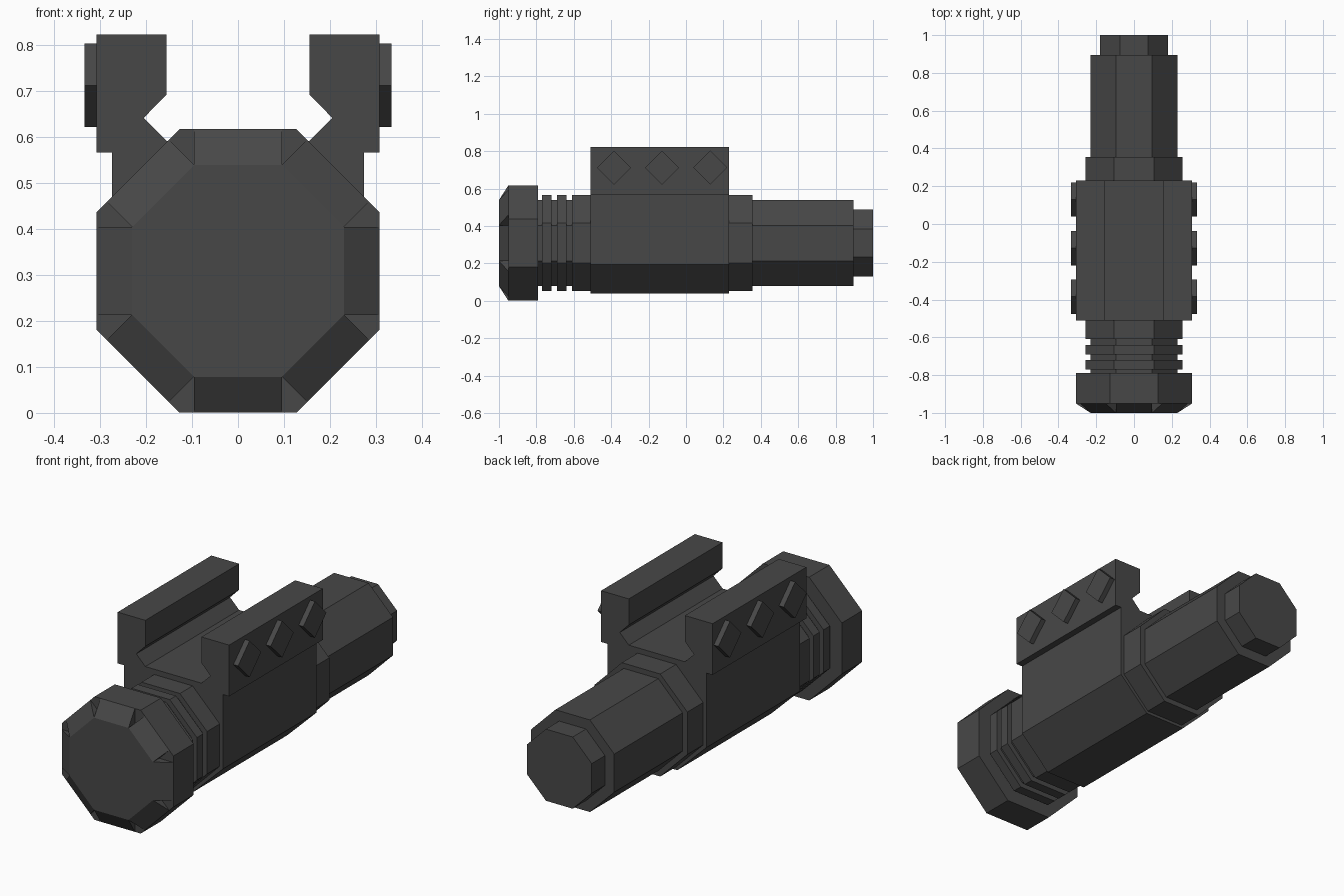
import bpy, bmesh, math
from mathutils import Matrix, Vector

if "Cube" in bpy.data.objects:
    bpy.data.objects.remove(bpy.data.objects["Cube"])

CZ = 0.3085                      # height of the barrel axis
T = math.tan(math.pi / 8)

gray = bpy.data.materials.new("dark gray")
gray.diffuse_color = (0.064, 0.064, 0.064, 1)
gray.use_nodes = True
gray.node_tree.nodes["Principled BSDF"].inputs["Base Color"].default_value = gray.diffuse_color


def finish(name, bm):
    bmesh.ops.recalc_face_normals(bm, faces=bm.faces)
    me = bpy.data.meshes.new(name)
    bm.to_mesh(me)
    bm.free()
    me.materials.append(gray)
    ob = bpy.data.objects.new(name, me)
    bpy.context.collection.objects.link(ob)
    return ob


def octagon(bm, y, apothem):
    """Ring of eight vertices around the barrel axis, flat side on top."""
    r = apothem / math.cos(math.pi / 8)
    return [bm.verts.new((r * math.cos(a), y, CZ + r * math.sin(a)))
            for a in (math.pi / 8 + i * math.pi / 4 for i in range(8))]


def turned(name, profile):
    """Eight-sided stepped barrel through (y, apothem) pairs, capped."""
    bm = bmesh.new()
    rings = [octagon(bm, y, a) for y, a in profile]
    for r, s in zip(rings, rings[1:]):
        for i in range(8):
            j = (i + 1) % 8
            bm.faces.new((r[i], r[j], s[j], s[i]))
    bm.faces.new(rings[0])
    bm.faces.new(rings[-1])
    return finish(name, bm)


def extrude(name, points, axis, start, end):
    """Prism of a closed outline; along y from (x, z), along x from (y, z)."""
    bm = bmesh.new()
    place = (lambda p, d: (p[0], d, p[1])) if axis == 'y' else (lambda p, d: (d, p[0], p[1]))
    a = [bm.verts.new(place(p, start)) for p in points]
    b = [bm.verts.new(place(p, end)) for p in points]
    bm.faces.new(a)
    bm.faces.new(b)
    for i in range(len(a)):
        j = (i + 1) % len(a)
        bm.faces.new((a[i], a[j], b[j], b[i]))
    return finish(name, bm)


# Lamp head with a raised, smaller front plate
turned("lamp_head", [(-1.0, 0.23), (-0.95, 0.23), (-0.95, 0.308), (-0.79, 0.308)])

# Sloped wedges around the front plate
bm = bmesh.new()
h = 0.23 * T
for i in range(8):
    turn = Matrix.Rotation(i * math.pi / 4, 3, 'Y')
    tri = [(-1.0, 0.23), (-0.95, 0.308), (-0.95, 0.23)]
    l, r = [[bm.verts.new(turn @ Vector((x, y, z)) + Vector((0, 0, CZ))) for y, z in tri]
            for x in (-h, h)]
    bm.faces.new(l)
    bm.faces.new(r)
    bm.faces.new((l[0], l[1], r[1], r[0]))
finish("head_wedges", bm)

# Grooved neck in front of the mount
turned("ribbed_neck", [
    (-0.79, 0.23), (-0.77, 0.23), (-0.77, 0.256), (-0.72, 0.256),
    (-0.72, 0.23), (-0.69, 0.23), (-0.69, 0.256), (-0.64, 0.256),
    (-0.64, 0.23), (-0.61, 0.23), (-0.61, 0.256), (-0.51, 0.256)])

# Stepped barrel behind the mount
turned("rear_barrel", [
    (0.23, 0.256), (0.355, 0.256), (0.355, 0.23),
    (0.895, 0.23), (0.895, 0.179), (1.0, 0.179)])

# Mount body with two rails, one mirrored outline
half = [(0.113, 0.038), (0.274, 0.194), (0.274, 0.566), (0.308, 0.566), (0.308, 0.822),
        (0.155, 0.822), (0.155, 0.692), (0.205, 0.641), (0.155, 0.591)]
outline = half + [(-x, z) for x, z in reversed(half)]
extrude("rail_mount", outline, 'y', -0.51, 0.23)

# Diamond studs on the outside of both rails
R = 0.091
for side in (-1, 1):
    for y in (-0.385, -0.128, 0.13):
        diamond = [(y - R, 0.712), (y, 0.712 - R), (y + R, 0.712), (y, 0.712 + R)]
        extrude("diamond_stud", diamond, 'x', side * 0.3, side * 0.334)
